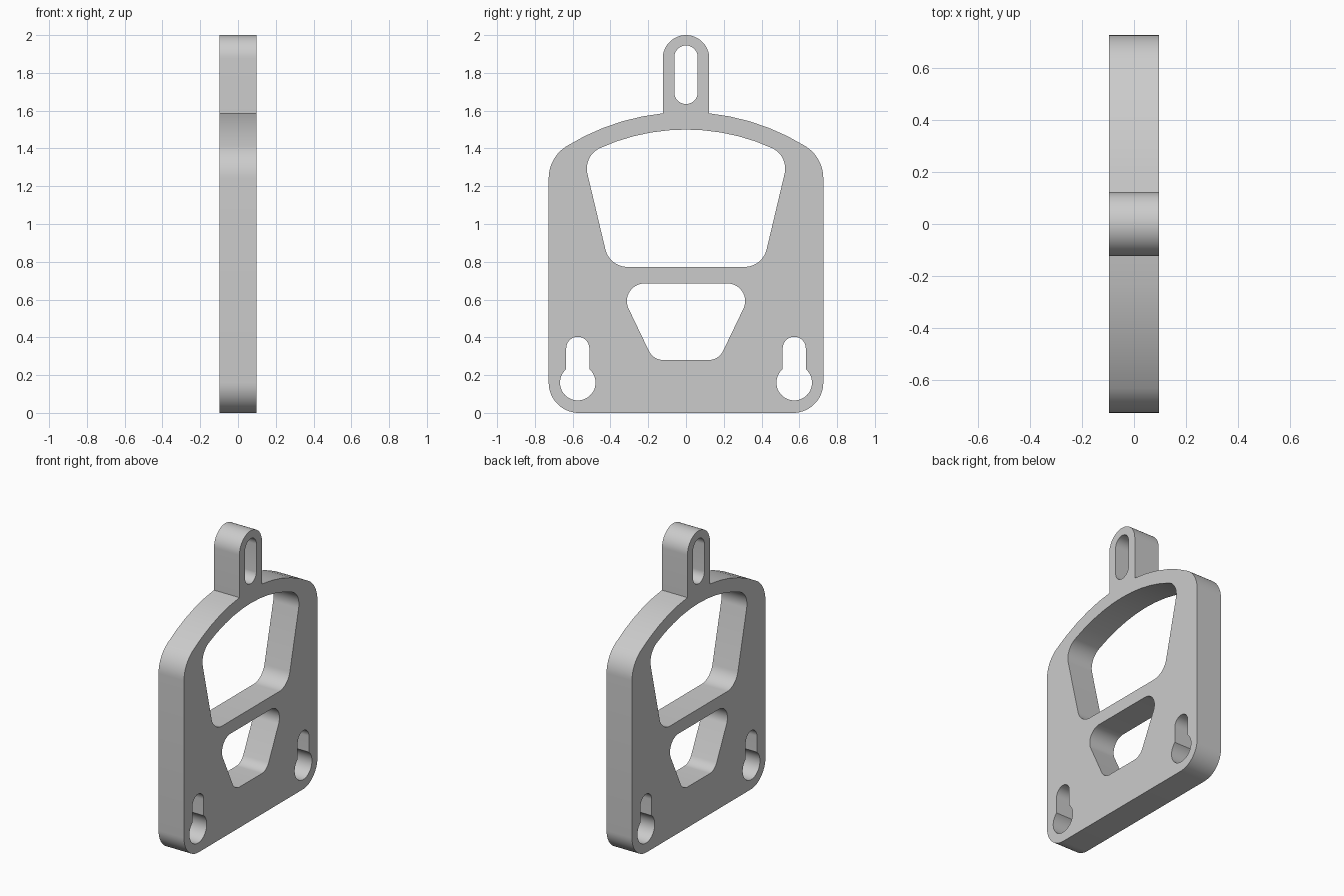
import bpy, bmesh
from math import sin, cos, radians, degrees, acos, ceil
from mathutils import Matrix

if "Cube" in bpy.data.objects:
    bpy.data.objects.remove(bpy.data.objects["Cube"])

HALF_THICK = 0.097


def path(*arcs, step=6):
    """Join arcs (cy, cz, radius, start deg, end deg) by straight lines."""
    pts = []
    for cy, cz, r, a0, a1 in arcs:
        n = max(2, ceil(abs(a1 - a0) / step))
        for i in range(n + 1):
            a = radians(a0 + (a1 - a0) * i / n)
            p = (cy + r * cos(a), cz + r * sin(a))
            if not pts or abs(p[0] - pts[-1][0]) + abs(p[1] - pts[-1][1]) > 1e-3:
                pts.append(p)
    return pts


def flip(pts):
    return [(-y, z) for y, z in reversed(pts)]


def symmetric(half):
    """Close a right-hand half profile with its mirror image."""
    return half + [p for p in flip(half) if abs(p[0]) > 1e-4]


# Outer silhouette: rounded base, shouldered arch, round-topped hanging tab
tab = 0.123
outline = symmetric(path(
    (0.567, 0.16, 0.16, -90, 0),
    (0.527, 1.242, 0.20, 0, 58.2),
    (0, 0.392, 1.2, 58.2, degrees(acos(tab / 1.2))),
    (0, 2 - tab, tab, 0, 90)))

# Upper and lower windows
upper_window = symmetric(path(
    (0.31, 0.893, 0.12, -90, -13.4),
    (0.405, 1.293, 0.12, -13.4, 65.8),
    (0, 0.392, 1.108, 65.8, 90)))
lower_window = symmetric(path(
    (0.12, 0.365, 0.085, -90, -26),
    (0.22, 0.592, 0.093, -26, 90)))

# Slot in the tab
tab_slot = path((0, 1.883, 0.062, 0, 180), (0, 1.697, 0.062, 180, 360))[:-1]

# Keyhole slots at the base
neck = degrees(acos(0.061 / 0.094))
keyhole = path((0.573, 0.16, 0.094, 180 - neck, 360 + neck),
               (0.573, 0.342, 0.061, 0, 180))

# Filled, extruded profile
curve = bpy.data.curves.new("mounting_plate", 'CURVE')
curve.dimensions = '2D'
curve.fill_mode = 'BOTH'
curve.extrude = HALF_THICK
for pts in (outline, upper_window, lower_window, tab_slot, keyhole, flip(keyhole)):
    spline = curve.splines.new('POLY')
    spline.points.add(len(pts) - 1)
    for point, (y, z) in zip(spline.points, pts):
        point.co = (y, z, 0, 1)
    spline.use_cyclic_u = True

plate = bpy.data.objects.new("mounting_plate", curve)
bpy.context.collection.objects.link(plate)
bpy.context.view_layer.objects.active = plate
plate.select_set(True)
bpy.ops.object.convert(target='MESH')
plate = bpy.context.object

# Stand the plate upright in the y-z plane and weld it into one solid
plate.data.transform(Matrix(((0, 0, 1, 0), (1, 0, 0, 0), (0, 1, 0, 0), (0, 0, 0, 1))))
bm = bmesh.new()
bm.from_mesh(plate.data)
bmesh.ops.remove_doubles(bm, verts=bm.verts, dist=1e-4)
bmesh.ops.recalc_face_normals(bm, faces=bm.faces)
bm.to_mesh(plate.data)
bm.free()
bpy.ops.object.shade_smooth_by_angle(angle=radians(25))
